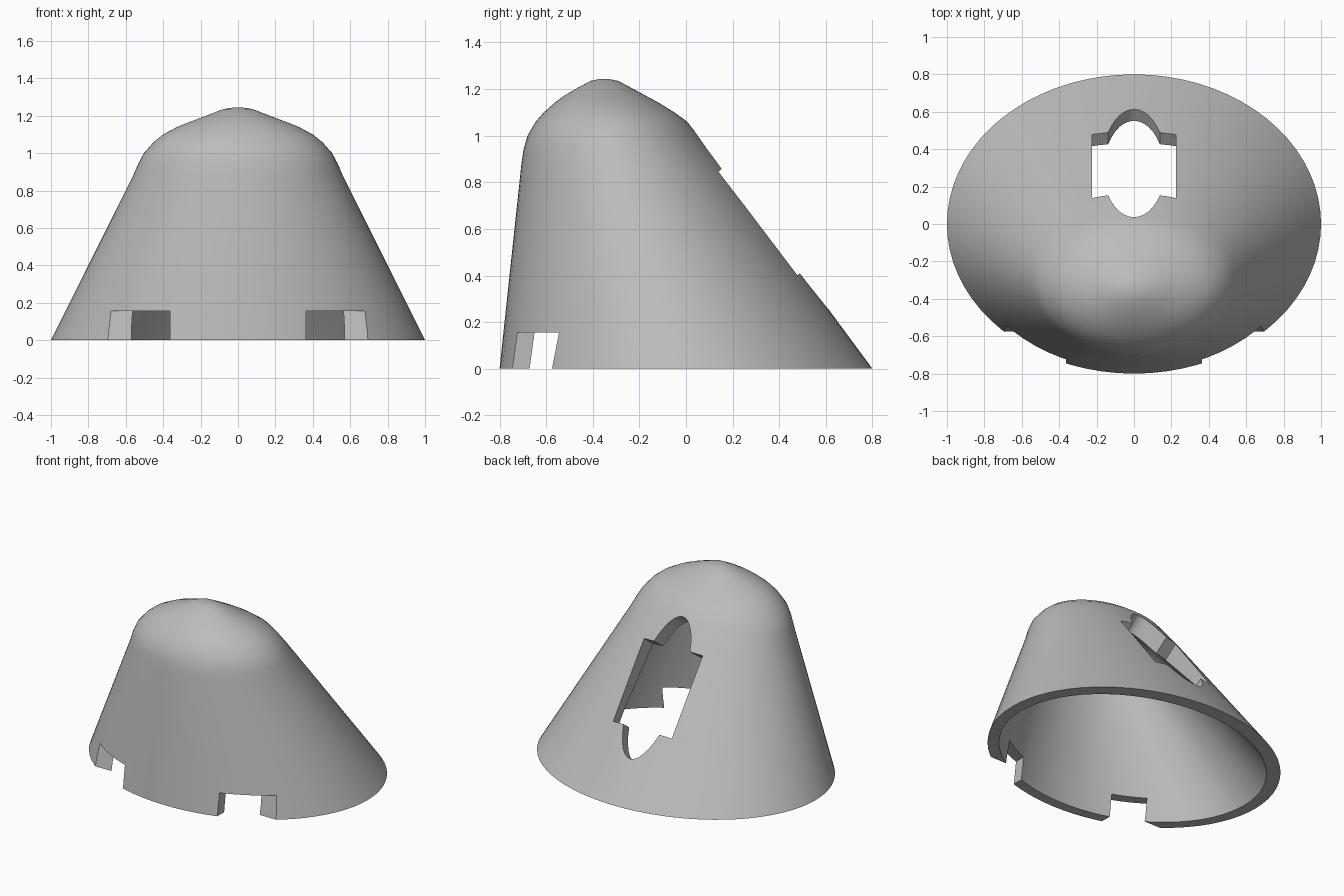
import bpy, bmesh, math
from mathutils import Vector

old = bpy.data.objects.get("Cube")
if old:
    bpy.data.objects.remove(old, do_unlink=True)

SEGMENTS = 72
# Outer rings: height, half width, front y, back y
RINGS = [
    (0, 1, -0.8, 0.8), (0.44, 0.78, -0.753, 0.475), (0.88, 0.56, -0.706, 0.149),
    (0.94, 0.535, -0.697, 0.1), (1.0, 0.503, -0.68, 0.052), (1.06, 0.45, -0.645, 0.005),
    (1.1, 0.4, -0.61, -0.05), (1.14, 0.325, -0.565, -0.115), (1.17, 0.25, -0.525, -0.17),
    (1.2, 0.17, -0.475, -0.225), (1.235, 0.08, -0.41, -0.29), (1.243, 0.03, -0.37, -0.33),
]

# The single material
grey = bpy.data.materials.new("plain grey")
grey.use_nodes = True
grey.diffuse_color = (0.5, 0.5, 0.5, 1)
grey.node_tree.nodes["Principled BSDF"].inputs["Base Color"].default_value = (0.5, 0.5, 0.5, 1)


def make_object(name, bm):
    bmesh.ops.recalc_face_normals(bm, faces=bm.faces[:])
    mesh = bpy.data.meshes.new(name)
    bm.to_mesh(mesh)
    bm.free()
    mesh.materials.append(grey)
    obj = bpy.data.objects.new(name, mesh)
    bpy.context.collection.objects.link(obj)
    return obj


def loft(name, loops):
    """Skin a closed solid through loops of equal length, capping both ends."""
    bm = bmesh.new()
    rows = [[bm.verts.new(p) for p in loop] for loop in loops]
    for a, b in zip(rows, rows[1:]):
        for i in range(len(a)):
            j = (i + 1) % len(a)
            bm.faces.new((a[i], a[j], b[j], b[i]))
    bm.faces.new(rows[0])
    bm.faces.new(rows[-1])
    return make_object(name, bm)


def ring(z, rx, front, back):
    angles = [math.tau * i / SEGMENTS for i in range(SEGMENTS)]
    return [(rx * math.cos(a), (front + back) / 2 + (back - front) / 2 * math.sin(a), z)
            for a in angles]


# Hollow leaning cone: down the outside, across the rim, up the inside
outer = [ring(*r) for r in reversed(RINGS)]
inner = [ring(z - (0.08 if z > 0.8 else 0), rx - 0.08, f + 0.07, b - 0.095)
         for z, rx, f, b in RINGS[:9]]
shell = loft("cone_shell", outer + inner)

cutters = []

# Two front notches with a leaning rear wall
for side, name in ((1, "left_notch_cutter"), (-1, "right_notch_cutter")):
    loops = []
    for z, back in ((-0.155, -0.605), (0.155, -0.545)):
        loops.append([(side * 0.363, -1, z), (side * 0.9, -1, z),
                      (side * 0.9, back, z), (side * 0.363, back, z)])
    cutters.append(loft(name, loops))

# Rear opening: a rectangle crossed by a tall oval, cut square to the slope
centre = Vector((0, 0.328, 0.638))
up = Vector((0, -0.595, 0.804))
out = Vector((0, 0.804, 0.595))


def slope_cutter(name, outline):
    return loft(name, [[centre + Vector((x, 0, 0)) + up * u + out * d for x, u in outline]
                       for d in (-0.3, 0.3)])


cutters.append(slope_cutter("rear_slot_cutter",
                            [(-0.225, -0.28), (0.225, -0.28), (0.225, 0.28), (-0.225, 0.28)]))
cutters.append(slope_cutter("rear_oval_cutter",
                            [(0.17 * math.cos(math.tau * i / 40), 0.48 * math.sin(math.tau * i / 40))
                             for i in range(40)]))

bpy.ops.object.select_all(action="DESELECT")
shell.select_set(True)
bpy.context.view_layer.objects.active = shell
for cutter in cutters:
    cut = shell.modifiers.new(cutter.name, "BOOLEAN")
    cut.operation = "DIFFERENCE"
    cut.solver = "EXACT"
    cut.object = cutter
    bpy.ops.object.modifier_apply(modifier=cut.name)
for cutter in cutters:
    bpy.data.objects.remove(cutter, do_unlink=True)

bpy.ops.object.shade_smooth_by_angle(angle=math.radians(30))
